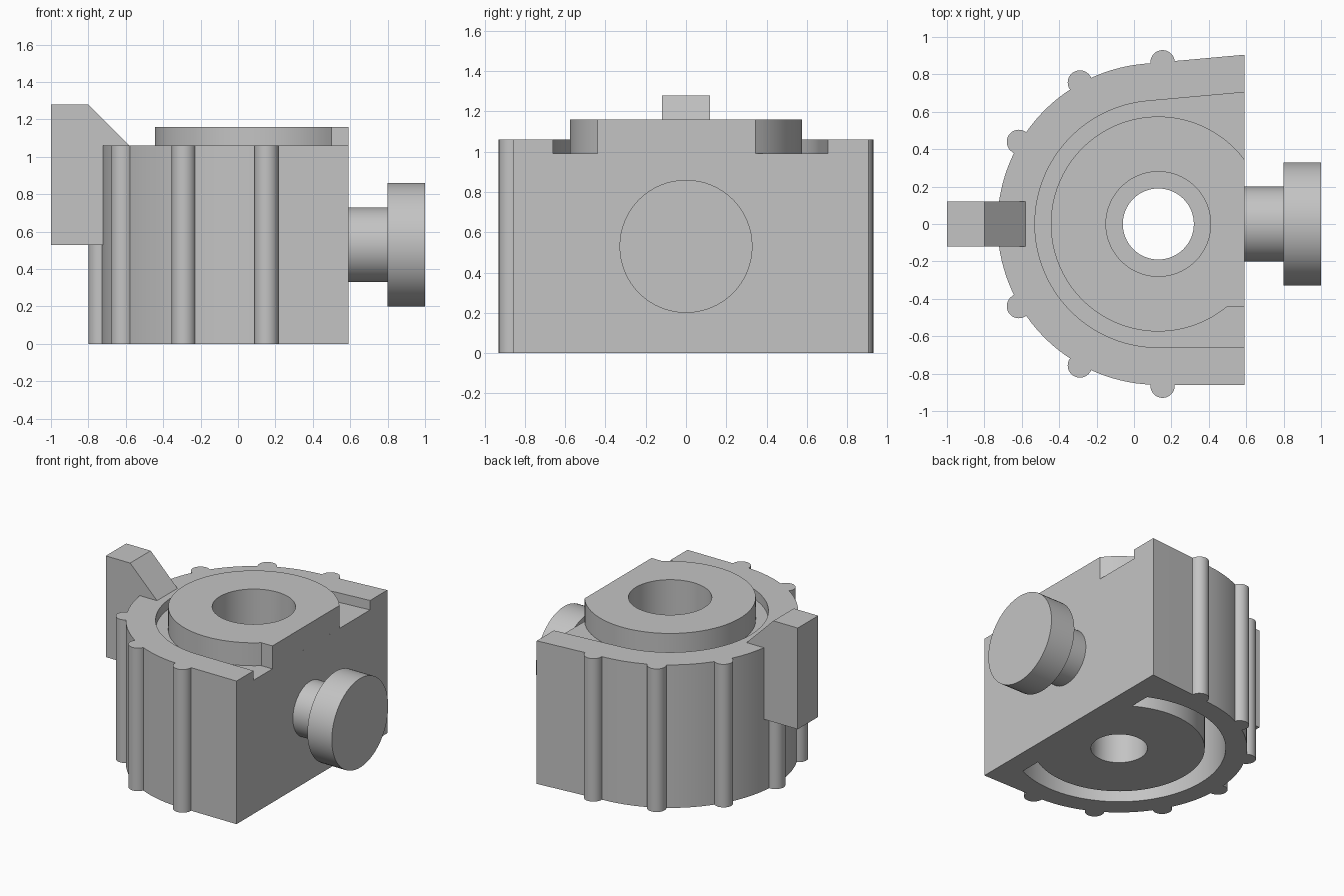
import bpy
import bmesh
from math import sin, cos, radians
from mathutils import Matrix, Vector

cube = bpy.data.objects.get("Cube")
if cube:
    bpy.data.objects.remove(cube, do_unlink=True)

CX = 0.13          # axis of the round housing
FLAT = 0.59        # flat side face
R_BODY = 0.86
R_BOSS = 0.575

grey = bpy.data.materials.new("plain grey")
grey.use_nodes = True
colour = (0.55, 0.55, 0.55, 1)
grey.diffuse_color = colour
grey.node_tree.nodes["Principled BSDF"].inputs["Base Color"].default_value = colour


def arc(r, start, end, steps=64):
    """Points on an arc about the housing axis, angles in degrees."""
    angles = [radians(start + (end - start) * i / steps) for i in range(steps + 1)]
    return [(CX + r * cos(a), r * sin(a)) for a in angles]


def link(name, bm):
    bmesh.ops.recalc_face_normals(bm, faces=bm.faces)
    mesh = bpy.data.meshes.new(name)
    bm.to_mesh(mesh)
    bm.free()
    mesh.materials.append(grey)
    obj = bpy.data.objects.new(name, mesh)
    bpy.context.collection.objects.link(obj)
    return obj


def prism(name, points, low, high, upright=False):
    """Extrude an outline along z, or an xz outline along y when upright."""
    bm = bmesh.new()
    place = (lambda u, v: (u, low, v)) if upright else (lambda u, v: (u, v, low))
    face = bm.faces.new([bm.verts.new(place(u, v)) for u, v in points])
    moved = bmesh.ops.extrude_face_region(bm, geom=[face])["geom"]
    step = Vector((0, high - low, 0)) if upright else Vector((0, 0, high - low))
    bmesh.ops.translate(bm, vec=step, verts=[g for g in moved if isinstance(g, bmesh.types.BMVert)])
    return link(name, bm)


def cylinder(name, r, start, end, segments=64):
    start, end = Vector(start), Vector(end)
    axis = end - start
    turn = axis.to_track_quat("Z", "Y").to_matrix().to_4x4()
    bm = bmesh.new()
    bmesh.ops.create_cone(bm, cap_ends=True, segments=segments, radius1=r, radius2=r,
                          depth=axis.length, matrix=Matrix.Translation((start + end) / 2) @ turn)
    return link(name, bm)


def cut(obj, cutters):
    bpy.context.view_layer.objects.active = obj
    for cutter in cutters:
        mod = obj.modifiers.new("cut", "BOOLEAN")
        mod.operation = "DIFFERENCE"
        mod.solver = "EXACT"
        mod.object = cutter
        bpy.ops.object.modifier_apply(modifier=mod.name)


def shell_outline(r, x_end):
    """Round outline with a straight front and a slightly flared back."""
    points = arc(r, 270, 95)
    px, py = points[-1]
    return points + [(x_end, py + (x_end - px) * 0.09), (x_end, -r)]


# Housing and the raised boss on top
housing = prism("housing", shell_outline(R_BODY, FLAT), 0, 1.06)
boss_outline = arc(R_BOSS, 36.9, 310) + [(FLAT, -0.44)]
boss = prism("raised_boss", boss_outline, 0.99, 1.16)

# Recess around the boss, C-shaped underside channel, stepped bore
recess = prism("recess_cutter", shell_outline(0.66, 0.8), 0.99, 1.3)
channel = prism("channel_cutter", arc(0.715, 65.2, 294.8) + arc(R_BOSS, 301.5, 58.5), -0.1, 0.8)
bore = cylinder("bore_cutter", 0.19, (CX, 0, -0.2), (CX, 0, 1.4))
counterbore = cylinder("counterbore_cutter", 0.28, (CX, 0, 0.4), (CX, 0, 1.4))
cutters = [recess, channel, bore, counterbore]
cut(housing, cutters)
cut(boss, [counterbore])
for cutter in cutters:
    bpy.data.objects.remove(cutter, do_unlink=True)
parts = [housing, boss]

# Grip ribs around the curved wall
for i in range(7):
    a = radians(88.5 + 30.5 * i)
    x, y = CX + 0.865 * cos(a), 0.865 * sin(a)
    top = 0.6 if i == 3 else 1.06
    parts.append(cylinder(f"grip_rib_{i + 1}", 0.065, (x, y, 0), (x, y, top), 32))

# Pointer tab on the curved side
tab = [(-1, 0.53), (-0.72, 0.53), (-0.72, 1.05), (-0.58, 1.05), (-0.58, 1.06), (-0.8, 1.28), (-1, 1.28)]
parts.append(prism("pointer_tab", tab, -0.12, 0.12, upright=True))

# Side knob
parts.append(cylinder("knob_shaft", 0.2, (FLAT, 0, 0.53), (0.8, 0, 0.53)))
parts.append(cylinder("knob_disc", 0.33, (0.8, 0, 0.53), (1, 0, 0.53)))

# Smooth the round walls, keep the edges crisp
bpy.ops.object.select_all(action="DESELECT")
for part in parts:
    part.select_set(True)
bpy.context.view_layer.objects.active = housing
bpy.ops.object.shade_smooth_by_angle(angle=radians(30))
